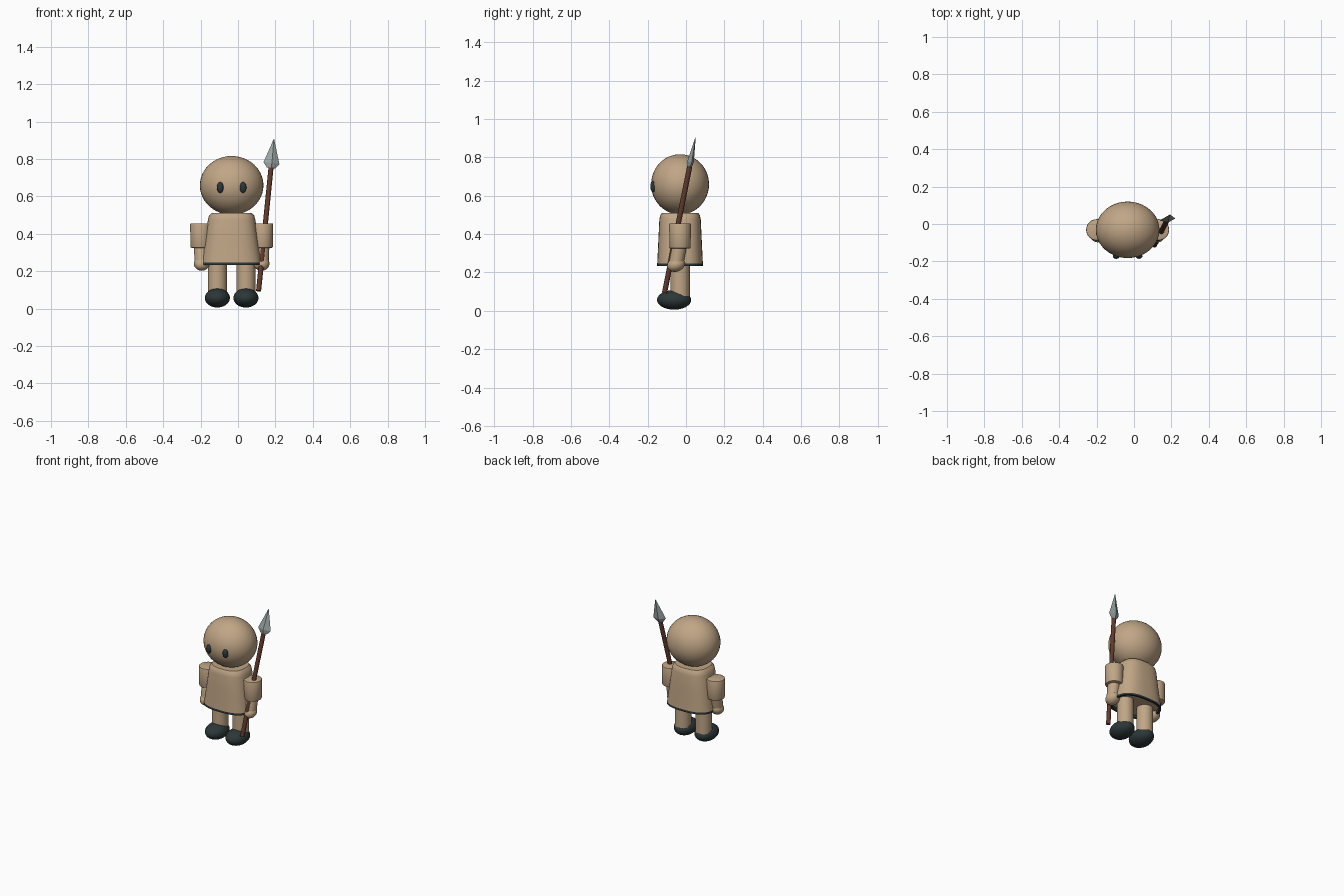
import bpy, bmesh, math
from mathutils import Vector, Matrix

if "Cube" in bpy.data.objects:
    bpy.data.objects.remove(bpy.data.objects["Cube"], do_unlink=True)

CX, CY = -0.034, -0.031  # body axis


def material(name, rgb):
    m = bpy.data.materials.new(name)
    m.use_nodes = True
    m.diffuse_color = (*rgb, 1)
    m.node_tree.nodes["Principled BSDF"].inputs["Base Color"].default_value = (*rgb, 1)
    return m


tan = material("tan cloth", (0.53, 0.38, 0.24))
dark = material("dark slate", (0.026, 0.038, 0.040))
wood = material("brown wood", (0.12, 0.043, 0.027))
steel = material("grey steel", (0.33, 0.37, 0.37))


def finish(name, bm, *mats, smooth=True):
    bmesh.ops.recalc_face_normals(bm, faces=bm.faces)
    mesh = bpy.data.meshes.new(name)
    bm.to_mesh(mesh)
    bm.free()
    obj = bpy.data.objects.new(name, mesh)
    bpy.context.collection.objects.link(obj)
    for m in mats:
        mesh.materials.append(m)
    if smooth:
        bpy.ops.object.select_all(action='DESELECT')
        obj.select_set(True)
        bpy.context.view_layer.objects.active = obj
        bpy.ops.object.shade_smooth_by_angle(angle=math.radians(40))
    return obj


def ellipsoid(name, centre, radii, mat, tilt=0):
    bm = bmesh.new()
    place = (Matrix.Translation(centre) @ Matrix.Rotation(tilt, 4, 'X')
             @ Matrix.Diagonal((*radii, 1)))
    bmesh.ops.create_uvsphere(bm, u_segments=40, v_segments=24, radius=1, matrix=place)
    return finish(name, bm, mat)


def along(a, b):
    # Frame whose z axis runs from a to b, centred between them
    a, b = Vector(a), Vector(b)
    turn = Vector((0, 0, 1)).rotation_difference(b - a).to_matrix().to_4x4()
    return Matrix.Translation((a + b) / 2) @ turn, (b - a).length


def rod(name, a, b, r1, r2, mat, sides=32, bevel=0):
    bm = bmesh.new()
    place, length = along(a, b)
    bmesh.ops.create_cone(bm, cap_ends=True, segments=sides, radius1=r1,
                          radius2=r2, depth=length, matrix=place)
    if bevel:
        rims = [e for e in bm.edges if any(len(f.verts) > 4 for f in e.link_faces)]
        bmesh.ops.bevel(bm, geom=rims, offset=bevel, segments=2, affect='EDGES', profile=0.5)
    return finish(name, bm, mat)


def loft(bm, rings, power, sides):
    # Stack of superellipse rings given as (half width, half depth, height)
    loops = []
    for rx, ry, z in rings:
        loop = []
        for i in range(sides):
            a = 2 * math.pi * i / sides
            c, s = math.cos(a), math.sin(a)
            x = math.copysign(abs(c) ** (2 / power), c) * rx
            y = math.copysign(abs(s) ** (2 / power), s) * ry
            loop.append(bm.verts.new((x, y, z)))
        loops.append(loop)
    for lo, hi in zip(loops, loops[1:]):
        for i in range(sides):
            j = (i + 1) % sides
            bm.faces.new((lo[i], lo[j], hi[j], hi[i]))
    bm.faces.new(loops[0])
    bm.faces.new(loops[-1])


# Head and eyes
ellipsoid("head", (CX, CY, 0.659), (0.17, 0.151, 0.157), tan)
for side, word in ((1, "left"), (-1, "right")):
    ellipsoid(word + "_eye", (CX + side * 0.061, -0.172, 0.648), (0.018, 0.014, 0.029), dark)

# Flared tunic with a dark hem and a recessed underside
bm = bmesh.new()
loft(bm, [(0.148, 0.106, 0.25), (0.150, 0.108, 0.233), (0.163, 0.120, 0.233),
          (0.162, 0.119, 0.246), (0.142, 0.113, 0.37), (0.127, 0.108, 0.475),
          (0.121, 0.104, 0.497), (0.108, 0.094, 0.511)], 2.7, 48)
bmesh.ops.translate(bm, verts=bm.verts, vec=(CX, CY, 0))
for f in bm.faces:
    z = f.calc_center_median().z
    f.material_index = 1 if z < 0.245 else 0
finish("tunic", bm, tan, dark)

# Arms, legs and shoes
for side, word in ((1, "left"), (-1, "right")):
    arm = CX + side * 0.165
    hand = Vector((CX + side * 0.160, -0.052, 0.241))
    rod(word + "_sleeve", (arm, CY, 0.325), (arm, CY, 0.456), 0.055, 0.057, tan, bevel=0.006)
    rod(word + "_forearm", (arm, CY, 0.36), hand, 0.038, 0.038, tan)
    ellipsoid(word + "_hand", hand, (0.042, 0.047, 0.037), tan, tilt=0.35)
    leg = CX + side * 0.0765
    rod(word + "_leg", (leg, CY, 0.06), (leg, CY, 0.30), 0.051, 0.051, tan)
    ellipsoid(word + "_shoe", (leg, -0.062, 0.057), (0.067, 0.089, 0.051), dark)

# Leaning spear: shaft and flattened four-sided blade
foot, tip = Vector((0.11, -0.112, 0.094)), Vector((0.192, 0.05, 0.907))
neck = foot.lerp(tip, 0.81)
rod("spear_shaft", foot, neck, 0.0135, 0.0135, wood, sides=16)

bm = bmesh.new()
place, length = along(neck, tip)
half = length / 2
loft(bm, [(0.023, 0.012, -half), (0.043, 0.017, -half + 0.026),
          (0.001, 0.001, half)], 2, 4)
bm.transform(place @ Matrix.Rotation(math.radians(8), 4, 'Z'))
finish("spear_blade", bm, steel, smooth=False)
